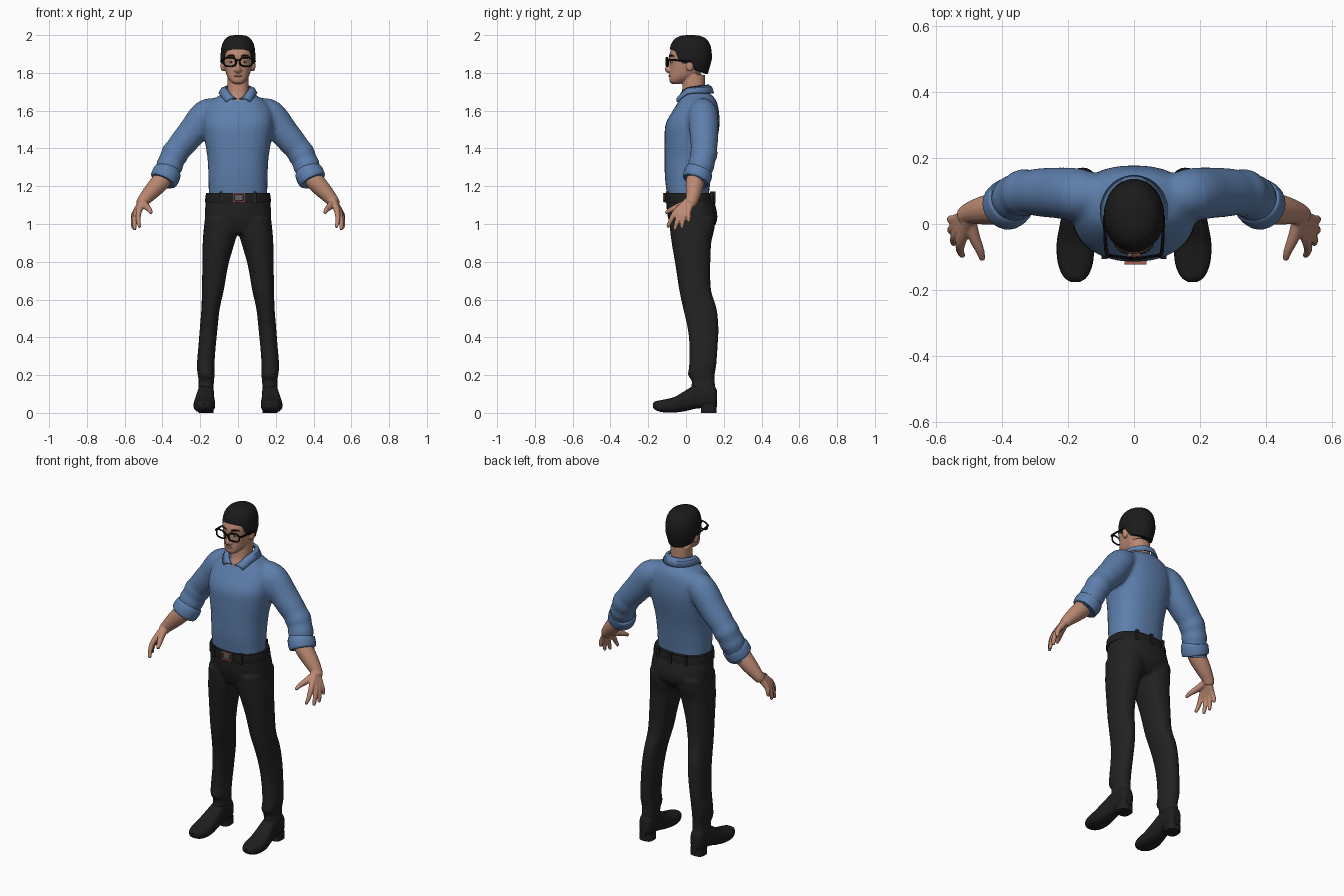
import bpy, bmesh
from math import sin, cos, pi, radians, copysign
from mathutils import Vector, Matrix

if "Cube" in bpy.data.objects:
    bpy.data.objects.remove(bpy.data.objects["Cube"])


def material(name, *rgb):
    m = bpy.data.materials.new(name)
    m.use_nodes = True
    m.diffuse_color = (*rgb, 1)
    shader = m.node_tree.nodes["Principled BSDF"]
    shader.inputs["Base Color"].default_value = (*rgb, 1)
    shader.inputs["Roughness"].default_value = 0.8
    return m


blue = material("blue cloth", .11, .21, .41)
skin = material("skin", .50, .25, .17)
black = material("black cloth", .016, .016, .016)
leather = material("dark leather", .013, .013, .013)
hair_black = material("black hair", .011, .011, .011)
frame_black = material("glossy black", .005, .005, .005)
lip = material("lip brown", .36, .15, .11)
white = material("eye white", .6, .55, .5)
copper = material("copper", .35, .12, .08)
steel = material("grey metal", .12, .12, .12)


def refine(rows, k=4):
    """Smoothly interpolate rows of numbers."""
    out, last = [], len(rows) - 1
    for i in range(last):
        near = rows[max(i - 1, 0)], rows[i], rows[i + 1], rows[min(i + 2, last)]
        for j in range(k):
            t = j / k
            out.append([.5 * (2*q + (r-p)*t + (2*p - 5*q + 4*r - s)*t*t + (3*q - p - 3*r + s)*t**3)
                        for p, q, r, s in zip(*near)])
    return out + [list(rows[last])]


def ellipse(centre, u, v, power=2.3, n=28):
    def bend(w):
        return copysign(abs(w) ** (2 / power), w)
    c, u, v = Vector(centre), Vector(u), Vector(v)
    return [c + u * bend(cos(2*pi*i/n)) + v * bend(sin(2*pi*i/n)) for i in range(n)]


def loft(bm, rings):
    rows = [[bm.verts.new(p) for p in ring] for ring in rings]
    for a, b in zip(rows, rows[1:]):
        for i in range(len(a)):
            bm.faces.new((a[i - 1], a[i], b[i], b[i - 1]))
    bm.faces.new(rows[0])
    bm.faces.new(rows[-1])


def body(bm, rows, power=2.3):
    """Rows of height, left x, right x, front y, back y."""
    loft(bm, [ellipse(((l + r)/2, (f + b)/2, z), ((r - l)/2, 0, 0), (0, (b - f)/2, 0), power)
              for z, l, r, f, b in refine(rows)])


def centred(rows):
    return [(z, -w, w, f, b) for z, w, f, b in rows]


def tube(bm, rows, k=4, n=16):
    """Rows of x, y, z, radius."""
    rows = refine(rows, k)
    pts = [Vector(r[:3]) for r in rows]
    normal, rings = Vector((.3, 1, .2)), []
    for i, p in enumerate(pts):
        t = (pts[min(i + 1, len(pts) - 1)] - pts[max(i - 1, 0)]).normalized()
        normal = (normal - t * normal.dot(t)).normalized()
        rings.append(ellipse(p, normal * rows[i][3], t.cross(normal) * rows[i][3], 2, n))
    loft(bm, rings)


def placed(loc, size):
    return Matrix.Translation(loc) @ Matrix.Diagonal((*size, 1))


def ball(bm, loc, size):
    bmesh.ops.create_uvsphere(bm, u_segments=16, v_segments=10, radius=1, matrix=placed(loc, size))


def box(bm, loc, size):
    bmesh.ops.create_cube(bm, size=1, matrix=placed(loc, size))


def finish(bm, name, mat, side=1, voxel=0, smooth=0):
    if side < 0:
        bmesh.ops.scale(bm, vec=(-1, 1, 1), verts=bm.verts)
    bmesh.ops.recalc_face_normals(bm, faces=bm.faces)
    for f in bm.faces:
        f.smooth = True
    for e in bm.edges:
        e.smooth = e.calc_face_angle(0) < radians(40)
    mesh = bpy.data.meshes.new(name)
    bm.to_mesh(mesh)
    bm.free()
    mesh.materials.append(mat)
    ob = bpy.data.objects.new(name, mesh)
    bpy.context.collection.objects.link(ob)
    if voxel:
        m = ob.modifiers.new("blend", "REMESH")
        m.mode, m.voxel_size, m.use_smooth_shade = "VOXEL", voxel, True
        s = ob.modifiers.new("soften", "SMOOTH")
        s.factor, s.iterations = .5, smooth
    return ob


def flip(rows, side):
    return [(r[0] * side, *r[1:]) for r in rows]


SIDES = ((1, "left"), (-1, "right"))

# Shirt: torso and sleeves blended together
bm = bmesh.new()
body(bm, centred([(1.14, .155, -.1, .12), (1.25, .157, -.112, .132), (1.35, .162, -.114, .147),
                  (1.45, .178, -.114, .167), (1.53, .188, -.108, .178), (1.6, .18, -.07, .174),
                  (1.65, .145, -.04, .162), (1.68, .1, -.025, .14), (1.695, .08, -.005, .12)]))
sleeve = [(.1, .085, 1.61, .06), (.17, .09, 1.58, .079), (.24, .095, 1.49, .077), (.29, .096, 1.43, .073),
          (.315, .096, 1.4, .069), (.335, .094, 1.37, .073), (.35, .088, 1.34, .067),
          (.362, .08, 1.31, .071), (.37, .072, 1.285, .066), (.38, .062, 1.26, .067)]
for side, _ in SIDES:
    tube(bm, flip(sleeve, side), n=24)
finish(bm, "shirt", blue, voxel=.011, smooth=5)

# Collar folded around the neck, open at the front
bm = bmesh.new()
strip = []
for i in range(41):
    t = i / 40
    a, b = radians(6 + 348*t), radians(40 + 280*t)
    ca, cb = max(0, cos(a)), max(0, cos(b))
    top = Vector((.066*sin(a), .037 - .08*cos(a), 1.725 - .01*cos(a) - .055*ca**3))
    low = Vector((.1*sin(b), .037 - .108*cos(b), 1.692 - .078*cb**2))
    mid = (top + low) / 2 + Vector((.004*sin(b), -.004*cos(b), .01))
    strip.append([bm.verts.new(p) for p in (top, mid, low)])
for a, b in zip(strip, strip[1:]):
    for j in range(2):
        bm.faces.new((a[j], a[j+1], b[j+1], b[j]))
collar = finish(bm, "collar", blue)
thick = collar.modifiers.new("thickness", "SOLIDIFY")
thick.thickness, thick.offset = .008, 0

# Trousers: pelvis and two legs blended together
leg = [(.12, .13, .212, .025, .157), (.17, .127, .208, .03, .152), (.2, .124, .213, .01, .152),
       (.25, .125, .218, .016, .16), (.35, .118, .21, .018, .168), (.45, .108, .202, .008, .172),
       (.55, .097, .194, -.015, .163), (.65, .075, .191, -.036, .133), (.78, .052, .189, -.056, .129),
       (.9, .018, .187, -.076, .134), (.97, 0, .182, -.085, .15), (1.03, .02, .175, -.09, .155)]
bm = bmesh.new()
body(bm, centred([(.95, .1, -.065, .12), (1, .165, -.086, .158), (1.05, .177, -.099, .166),
                  (1.13, .169, -.107, .148)]))
for side, _ in SIDES:
    body(bm, [(z, l*side, r*side, f, b) for z, l, r, f, b in leg])
finish(bm, "trousers", black, voxel=.01, smooth=4)

# Belt, loops and buckle
bm = bmesh.new()
body(bm, centred([(1.115, .174, -.113, .15), (1.14, .173, -.114, .148), (1.165, .168, -.113, .143)]))
finish(bm, "belt", leather)
bm = bmesh.new()
for x, y in ((.09, -.1), (-.09, -.1), (.09, .135), (-.09, .135), (0, .149)):
    box(bm, (x, y, 1.14), (.018, .014, .062))
finish(bm, "belt_loops", black)
bm = bmesh.new()
for s in (-1, 1):
    box(bm, (.005 + .03*s, -.118, 1.14), (.007, .01, .046))
    box(bm, (.005, -.118, 1.14 + .02*s), (.06, .01, .007))
finish(bm, "buckle_frame", copper)
bm = bmesh.new()
box(bm, (.005, -.114, 1.14), (.04, .008, .028))
finish(bm, "buckle_plate", steel)

# Head with neck, nose and ears
bm = bmesh.new()
body(bm, centred([(1.742, .022, -.076, -.03), (1.755, .04, -.087, 0), (1.78, .057, -.089, .05),
                  (1.81, .067, -.087, .09), (1.85, .076, -.086, .11), (1.89, .08, -.09, .118),
                  (1.93, .078, -.076, .115), (1.965, .06, -.052, .095), (1.98, .03, -.02, .06)]))
body(bm, centred([(1.6, .045, -.035, .09), (1.65, .05, -.04, .1), (1.7, .056, -.022, .1),
                  (1.79, .057, -.015, .1)]))
tube(bm, [(0, -.08, 1.87, .008), (0, -.092, 1.84, .01), (0, -.099, 1.818, .013), (0, -.09, 1.808, .012)])
for s in (-1, 1):
    ball(bm, (.013*s, -.09, 1.814), (.009, .011, .008))
    ball(bm, (.08*s, .02, 1.838), (.013, .02, .032))
finish(bm, "head", skin, voxel=.005, smooth=3)

# Hair: dome whose lower edge follows the hairline
HAIRLINE = ((-1, 1.925), (-.72, 1.915), (-.58, 1.872), (-.4, 1.85), (-.2, 1.85), (0, 1.86), (.3, 1.815), (1, 1.795))


def hairline(s):
    for (a, p), (b, q) in zip(HAIRLINE, HAIRLINE[1:]):
        if s <= b:
            return p + (q - p) * max(0, s - a) / (b - a)
    return HAIRLINE[-1][1]


def hair_ring(t, scale=1, n=64):
    ring = []
    for i in range(n):
        a = 2*pi*i/n
        low = hairline(sin(a))
        z = low + (2 - low) * sin(t*pi/2)
        u = (z - 1.87) / .13
        r = scale * (max(0, 1 - u**3) ** (1/3) if u > 0 else 1 + .33*u)
        ring.append(Vector((.092*r*cos(a), .024 + .113*r*sin(a), z)))
    return ring


bm = bmesh.new()
loft(bm, [hair_ring(0, .85)] + [hair_ring(i/16) for i in range(16)] + [hair_ring(.985)])
finish(bm, "hair", hair_black)

# Facial details
bm = bmesh.new()
ball(bm, (0, -.087, 1.784), (.021, .006, .006))
finish(bm, "lips", lip)
for side, label in SIDES:
    bm = bmesh.new()
    ball(bm, (.036, -.074, 1.857), (.013, .008, .006))
    finish(bm, label + "_eye", white, side)
    bm = bmesh.new()
    ball(bm, (.036, -.08, 1.857), (.005, .004, .005))
    finish(bm, label + "_iris", frame_black, side)
    bm = bmesh.new()
    tube(bm, [(.016, -.089, 1.888, .003), (.036, -.082, 1.893, .005), (.058, -.065, 1.888, .003)])
    finish(bm, label + "_eyebrow", hair_black, side)

# Glasses
bm = bmesh.new()
for side, _ in SIDES:
    rim = ellipse((.043, -.1, 1.858), (.033, .005, 0), (0, 0, .023), 2.8)
    tube(bm, flip([(*p, .0045) for p in rim + rim[:1]], side), 1, 8)
    tube(bm, flip([(.074, -.097, 1.868, .006), (.084, -.085, 1.868, .006), (.088, -.03, 1.866, .005),
                   (.09, .025, 1.86, .005)], side), n=8)
tube(bm, [(-.012, -.1, 1.864, .004), (0, -.105, 1.867, .004), (.012, -.1, 1.864, .004)], n=8)
finish(bm, "glasses", frame_black)

# Rolled cuffs, forearms with hands, shoes
fingers = (((.525, -.053, 1.065), (.528, -.08, 1.02), (.52, -.097, .982)),
           ((.538, -.03, 1.055), (.547, -.05, 1.005), (.547, -.06, .968)),
           ((.543, -.008, 1.055), (.555, -.018, 1.01), (.555, -.023, .975)),
           ((.543, .013, 1.065), (.556, .014, 1.035), (.557, .014, 1.01)))
shoe = [(-.176, .178, .014, .03, .05), (-.16, .178, .036, .014, .062), (-.12, .178, .053, .003, .07),
        (-.06, .178, .057, .002, .085), (0, .175, .05, .01, .12), (.05, .172, .044, .022, .15),
        (.1, .17, .043, .026, .16), (.145, .17, .038, .026, .15), (.163, .17, .022, .032, .12)]
for side, label in SIDES:
    bm = bmesh.new()
    tube(bm, [(.368, .073, 1.288, .06), (.371, .069, 1.28, .072), (.378, .064, 1.265, .076),
              (.391, .054, 1.238, .075), (.396, .05, 1.228, .068), (.395, .051, 1.23, .05)], n=24)
    finish(bm, label + "_cuff", blue, side)

    bm = bmesh.new()
    tube(bm, [(.375, .065, 1.275, .045), (.405, .05, 1.23, .05), (.455, .042, 1.175, .044),
              (.5, .032, 1.125, .033), (.512, .022, 1.105, .03)])
    for base, middle, tip in fingers:
        tube(bm, [(.505, .025 + base[1]*.3, 1.12, .02), (*base, .0155), (*middle, .0125), (*tip, .0085)])
    tube(bm, [(.5, .015, 1.115, .02), (.485, -.04, 1.092, .018), (.468, -.08, 1.075, .0135),
              (.46, -.108, 1.058, .009)])
    finish(bm, label + "_arm_and_hand", skin, side, .005, 2)

    bm = bmesh.new()
    loft(bm, [ellipse((x, y, (lo + hi)/2), (w, 0, 0), (0, 0, (hi - lo)/2), 2.6)
              for y, x, w, lo, hi in refine(shoe)])
    finish(bm, label + "_shoe", leather, side)
    bm = bmesh.new()
    loft(bm, [ellipse((.17, .12, z), (.04, 0, 0), (0, .041, 0), 3) for z in (0, .045)])
    finish(bm, label + "_shoe_heel", leather, side)
